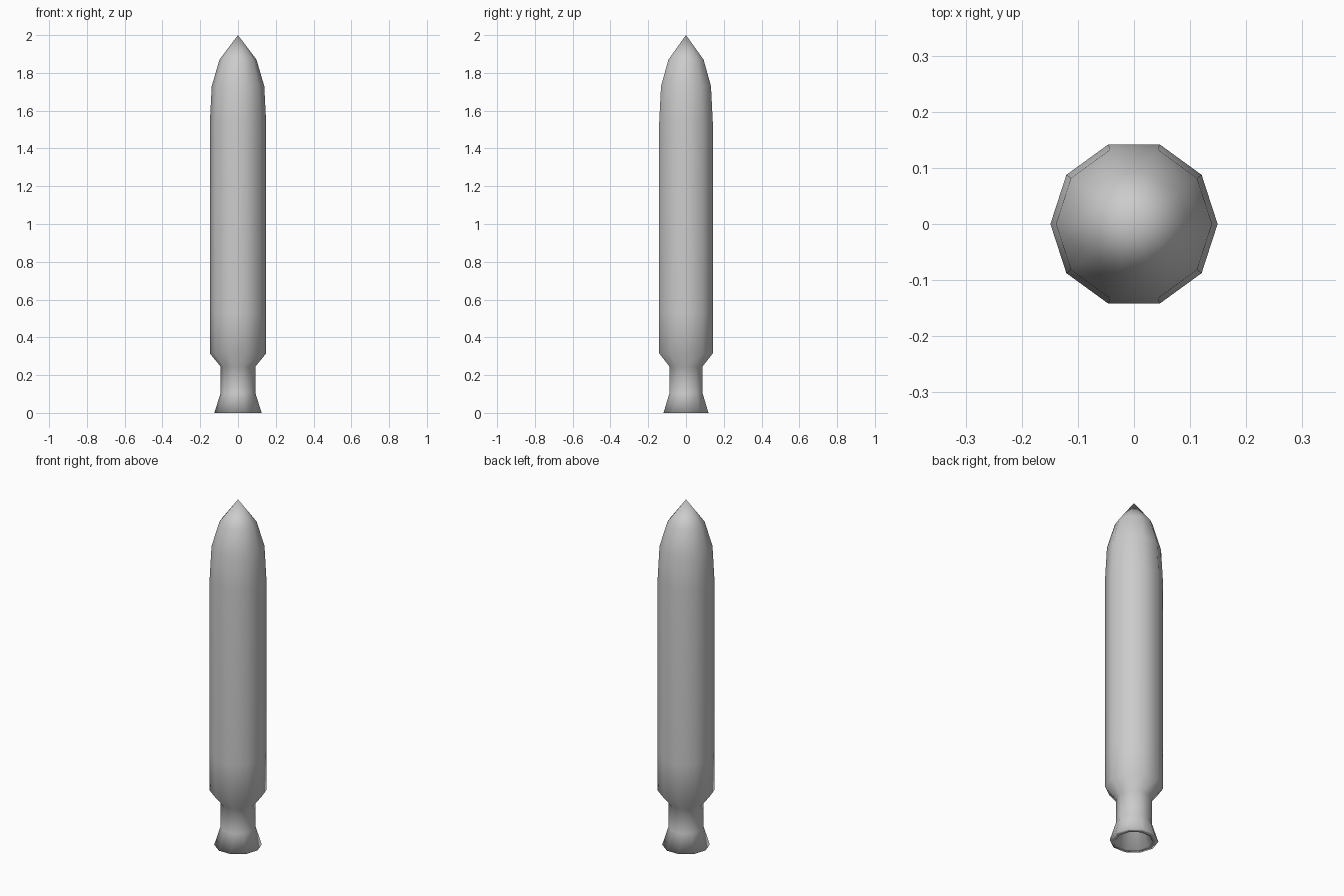
import bpy, bmesh, math

cube = bpy.data.objects.get("Cube")
if cube:
    bpy.data.objects.remove(cube, do_unlink=True)

SIDES = 10


def make_material(name, color):
    mat = bpy.data.materials.new(name)
    mat.use_nodes = True
    mat.diffuse_color = color
    mat.node_tree.nodes["Principled BSDF"].inputs["Base Color"].default_value = color
    return mat


def lathe(name, profile, mat):
    """Revolve (radius, z) points round the z axis; radius 0 makes a pole."""
    bm = bmesh.new()
    rings = []
    for r, z in profile:
        count = SIDES if r else 1
        rings.append([bm.verts.new((r * math.cos(math.tau * i / SIDES),
                                    r * math.sin(math.tau * i / SIDES), z))
                      for i in range(count)])
    for a, b in zip(rings, rings[1:]):
        for i in range(SIDES):
            j = (i + 1) % SIDES
            corners = [a[i % len(a)], a[j % len(a)], b[j % len(b)], b[i % len(b)]]
            bm.faces.new(list(dict.fromkeys(corners)))
    bmesh.ops.recalc_face_normals(bm, faces=bm.faces)
    for face in bm.faces:
        face.smooth = True
    mesh = bpy.data.meshes.new(name)
    bm.to_mesh(mesh)
    bm.free()
    mesh.materials.append(mat)
    obj = bpy.data.objects.new(name, mesh)
    bpy.context.collection.objects.link(obj)
    return obj


grey = make_material("light grey", (0.6, 0.6, 0.6, 1))

# One continuous shell: hollow nozzle, neck, tank and pointed nose
nozzle = [(0, 0.1), (0.065, 0.1), (0.095, 0), (0.125, 0), (0.092, 0.105)]
neck = [(0.092, 0.245)]
tank = [(0.149, 0.315), (0.149, 0.53), (0.149, 1.54)]
nose = [(0.139, 1.73), (0.098, 1.87), (0, 2)]
lathe("rocket_booster", nozzle + neck + tank + nose, grey)
